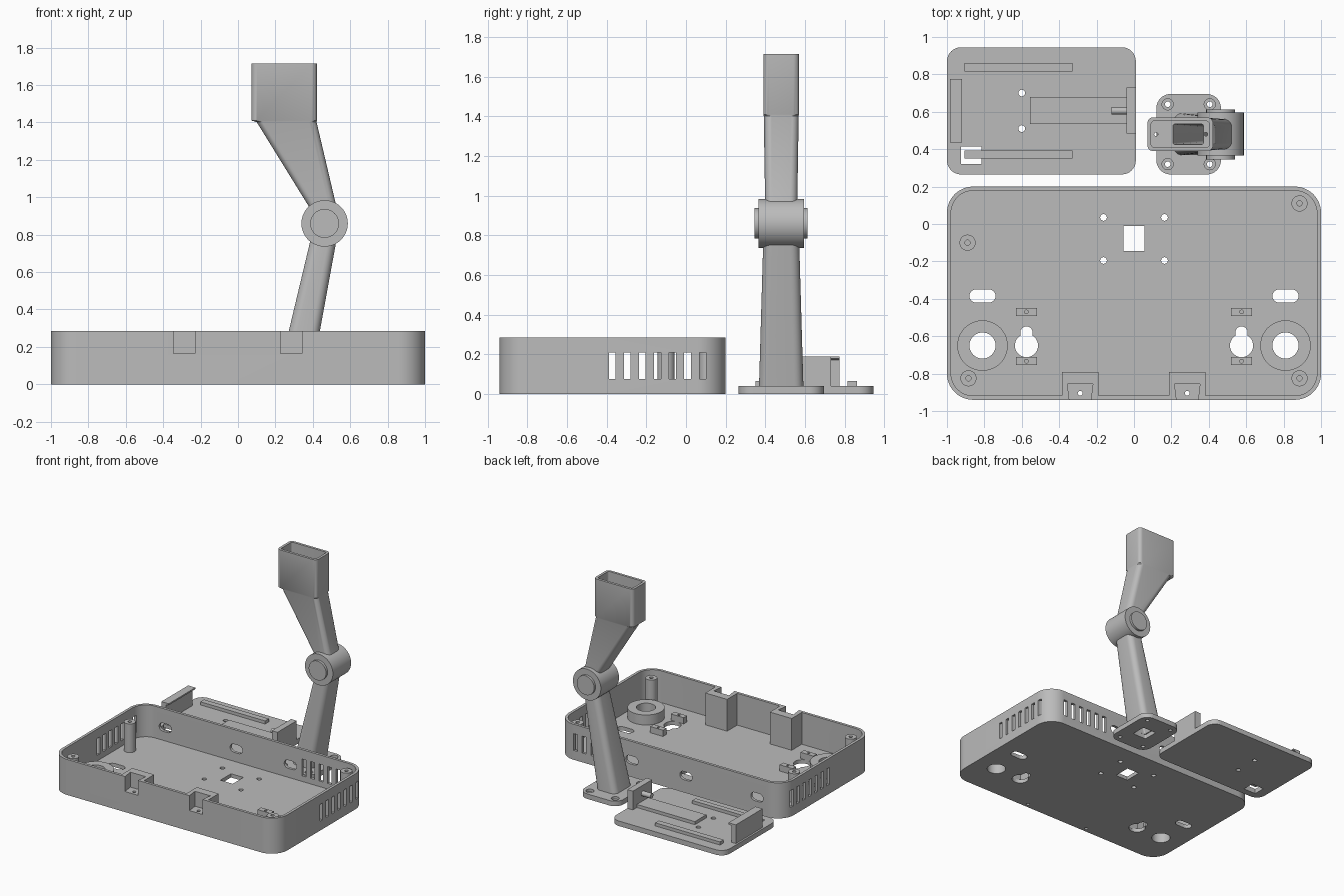
import bpy, bmesh, math

if "Cube" in bpy.data.objects:
    bpy.data.objects.remove(bpy.data.objects["Cube"])

grey = bpy.data.materials.new("plain_grey")
grey.diffuse_color = (0.5, 0.5, 0.5, 1)
grey.use_nodes = True
grey.node_tree.nodes["Principled BSDF"].inputs["Base Color"].default_value = grey.diffuse_color


# ---- outlines (lists of 2D points) ----
def arc(cx, cy, r, a0, a1, n):
    return [(cx + r * math.cos(math.radians(a0 + (a1 - a0) * i / n)),
             cy + r * math.sin(math.radians(a0 + (a1 - a0) * i / n))) for i in range(n + 1)]


def circle(cx, cy, r, n=32):
    return arc(cx, cy, r, 0, 360, n)[:-1]


def rect(x0, x1, y0, y1):
    return [(x0, y0), (x1, y0), (x1, y1), (x0, y1)]


def rrect(x0, x1, y0, y1, r, n=8):
    return (arc(x1 - r, y1 - r, r, 0, 90, n) + arc(x0 + r, y1 - r, r, 90, 180, n)
            + arc(x0 + r, y0 + r, r, 180, 270, n) + arc(x1 - r, y0 + r, r, 270, 360, n))


def slot(cx, cy, half, r):
    return arc(cx + half - r, cy, r, -90, 90, 10) + arc(cx - half + r, cy, r, 90, 270, 10)


def keyhole(cx, cy):
    return arc(cx, cy + 0.07, 0.033, 0, 180, 10) + arc(cx, cy, 0.062, 122.2, 417.8, 24)


# ---- solids ----
def loft(name, *stacks, axis="z"):
    """Each stack is a list of (outline, height) sections, skinned and capped."""
    put = {"z": lambda u, v, w: (u, v, w), "y": lambda u, v, w: (u, w, v),
           "x": lambda u, v, w: (w, u, v)}[axis]
    bm = bmesh.new()
    for stack in stacks:
        rings = [[bm.verts.new(put(u, v, w)) for u, v in pts] for pts, w in stack]
        bm.faces.new(rings[0])
        bm.faces.new(rings[-1])
        n = len(rings[0])
        for a, b in zip(rings, rings[1:]):
            for i in range(n):
                j = (i + 1) % n
                bm.faces.new((a[i], a[j], b[j], b[i]))
    bmesh.ops.recalc_face_normals(bm, faces=bm.faces)
    me = bpy.data.meshes.new(name)
    bm.to_mesh(me)
    bm.free()
    me.materials.append(grey)
    ob = bpy.data.objects.new(name, me)
    bpy.context.collection.objects.link(ob)
    return ob


def prism(name, z0, z1, *outlines, axis="z"):
    return loft(name, *[[(o, z0), (o, z1)] for o in outlines], axis=axis)


def cut(ob, *cutters):
    bpy.context.view_layer.objects.active = ob
    for c in cutters:
        m = ob.modifiers.new("cut", "BOOLEAN")
        m.operation, m.solver, m.object = "DIFFERENCE", "EXACT", c
        bpy.ops.object.modifier_apply(modifier=m.name)
    for c in cutters:
        bpy.data.objects.remove(c)


# ---- tray ----
FLOOR, TOP = 0.03, 0.285
tray = prism("tray", 0, TOP, rrect(-1, 1, -0.94, 0.2, 0.14, 12))
floor_holes = [rect(-0.055, 0.055, -0.145, -0.01)]
for s in (-1, 1):
    floor_holes += [slot(s * 0.81, -0.385, 0.07, 0.035), circle(s * 0.81, -0.65, 0.07),
                    keyhole(s * 0.575, -0.65), circle(s * 0.163, 0.035, 0.018, 16),
                    circle(s * 0.163, -0.195, 0.018, 16)]
side_vents = [rect(y - 0.017, y + 0.017, 0.075, 0.21) for y in [-0.372 + 0.076 * i for i in range(7)]]
back_vents = [rect(x - 0.017, x + 0.017, 0.075, 0.21) for x in [0.46 + 0.076 * i for i in range(6)]]
ports = [slot(x, 0.135, 0.055, 0.033) for x in (-0.77, -0.14, 0.34)]
cut(tray,
    prism("c", FLOOR, 0.5, rrect(-0.978, 0.978, -0.918, 0.178, 0.118, 12)),
    prism("c", -0.1, 0.1, *floor_holes),
    prism("c", -1.1, 1.1, *side_vents, axis="x"),
    prism("c", 0.1, 0.3, *back_vents, *ports, axis="y"))

# clip towers with a notch through the front wall
for side, x in (("left", -0.288), ("right", 0.285)):
    tower = prism("clip_tower_" + side, FLOOR, TOP, rect(x - 0.097, x + 0.097, -0.92, -0.79))
    for part in (tower, tray):
        cut(part,
            prism("c", 0.165, 0.4, [(x - 0.054, -0.97), (x + 0.054, -0.97),
                                    (x + 0.068, -0.855), (x - 0.068, -0.855)]),
            prism("c", -0.1, 0.2, circle(x, -0.905, 0.013, 16)))

# screw posts
for i, (x, y) in enumerate([(0.885, 0.11), (-0.89, -0.1), (0.885, -0.825), (-0.885, -0.825)]):
    post = prism("screw_post_%d" % i, 0.02, 0.26, circle(x, y, 0.043))
    cut(post, prism("c", 0.1, 0.4, circle(x, y, 0.014, 16)))

# speaker rings and hanger blocks
for side, s in (("left", -1), ("right", 1)):
    ring = prism("ring_boss_" + side, 0.02, 0.11, circle(s * 0.81, -0.65, 0.135, 48))
    cut(ring, prism("c", -0.1, 0.3, circle(s * 0.81, -0.65, 0.07)))
    for where, y in (("back", -0.47), ("front", -0.733)):
        block = prism("hanger_block_%s_%s" % (where, side), 0.02, 0.08,
                      rect(s * 0.575 - 0.057, s * 0.575 + 0.057, y - 0.022, y + 0.022))
        cut(block, prism("c", 0.05, 0.2, circle(s * 0.575, y, 0.01, 12)))

# ---- cover plate ----
cover = prism("cover_plate", 0, 0.04, rrect(-1, 0.01, 0.265, 0.945, 0.075))
cut(cover, prism("c", -0.1, 0.2, rect(-0.925, -0.815, 0.32, 0.415),
                 circle(-0.6, 0.7, 0.018, 16), circle(-0.6, 0.51, 0.018, 16)))
prism("cover_rails", 0.035, 0.065, rect(-0.905, -0.33, 0.815, 0.862), rect(-0.905, -0.33, 0.35, 0.393))
prism("cover_pad", 0.035, 0.065, rect(-0.555, -0.04, 0.535, 0.68))
prism("end_wall_right", 0.035, 0.19, rect(-0.04, 0.01, 0.485, 0.73))
prism("end_wall_left", 0.435, 0.775, [(-0.985, 0.035), (-0.945, 0.035), (-0.945, 0.172),
                                      (-0.92, 0.178), (-0.92, 0.19), (-0.985, 0.19)], axis="y")
prism("wall_pin", -0.12, -0.03, circle(0.605, 0.125, 0.02, 16), axis="x")

# ---- stand ----
CY = 0.48


def box(x0, x1, half, r):
    return rrect(x0, x1, CY - half, CY + half, r, 6)


foot = prism("stand_foot", 0, 0.04, rrect(0.12, 0.465, 0.265, 0.695, 0.075))
spots = [(x, y) for x in (0.18, 0.405) for y in (0.32, 0.64)]
cut(foot, prism("c", 0.02, 0.1, *[circle(x, y, 0.03, 24) for x, y in spots]),
    prism("c", -0.1, 0.1, *[circle(x, y, 0.015, 16) for x, y in spots]),
    prism("c", -0.1, 0.1, box(0.24, 0.36, 0.06, 0.01)))

lower = loft("lower_arm", [(box(0.212, 0.392, 0.112, 0.045), 0.035), (box(0.392, 0.53, 0.09, 0.045), 0.79)])
cut(lower, loft("c", [(box(0.235, 0.355, 0.06, 0.01), -0.02), (box(0.40, 0.48, 0.05, 0.01), 0.7)]))

upper = loft("upper_arm", [(box(0.41, 0.538, 0.08, 0.04), 0.9), (box(0.10, 0.42, 0.088, 0.04), 1.402),
                           (box(0.072, 0.422, 0.09, 0.03), 1.41), (box(0.072, 0.422, 0.09, 0.03), 1.715)])
cut(upper, prism("c", 1.44, 1.8, box(0.092, 0.402, 0.07, 0.015)),
    loft("c", [(box(0.40, 0.49, 0.04, 0.01), 1.0), (box(0.2, 0.365, 0.055, 0.01), 1.46)]),
    prism("c", 1.36, 1.5, circle(0.118, CY, 0.01, 12), circle(0.384, CY, 0.01, 12)))

prism("hinge_barrel", 0.365, 0.595, circle(0.463, 0.86, 0.124, 64), axis="y")
prism("hinge_pin", 0.345, 0.613, circle(0.463, 0.86, 0.077, 48), axis="y")

# smooth shading with sharp edges kept
for ob in bpy.context.scene.objects:
    ob.select_set(True)
bpy.context.view_layer.objects.active = tray
bpy.ops.object.shade_smooth_by_angle(angle=math.radians(30))
